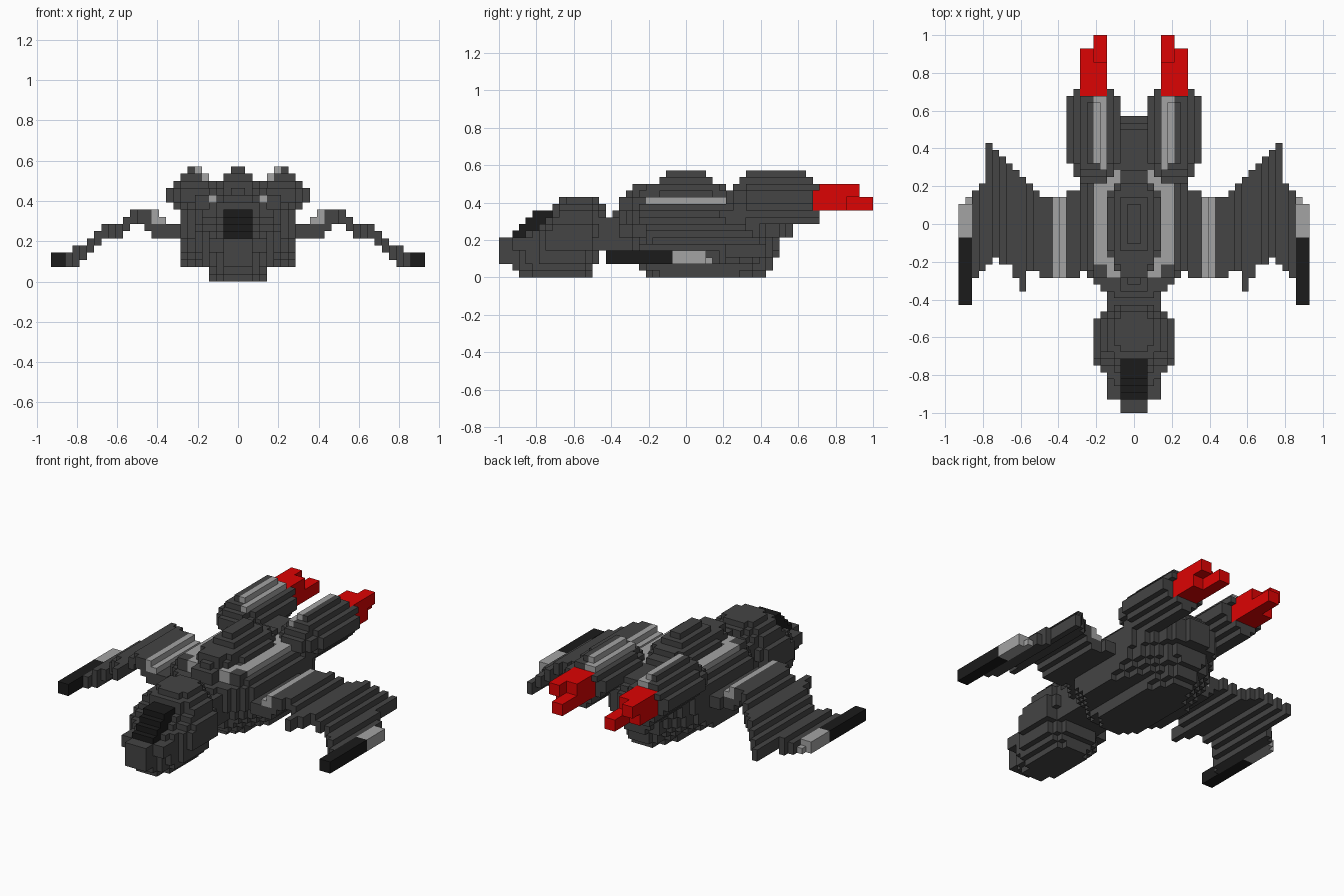
import bpy, bmesh
from mathutils import Vector

U = 1 / 28  # one block
old = bpy.data.objects.get("Cube")
if old:
    bpy.data.objects.remove(old)


def material(name, rgb):
    m = bpy.data.materials.new(name)
    m.use_nodes = True
    m.diffuse_color = (*rgb, 1)
    m.node_tree.nodes["Principled BSDF"].inputs["Base Color"].default_value = (*rgb, 1)
    return m


HULL = material("dark grey", (0.058, 0.058, 0.058))
BLACK = material("near black", (0.011, 0.011, 0.011))
TRIM = material("light grey", (0.37, 0.37, 0.37))
RED = material("red", (0.72, 0.001, 0.001))

cells = {}   # block position -> part name; later parts replace earlier ones
colours = {}


def fill(name, mat, boxes, mirror=False):
    """Fill boxes (x0, x1, y0, y1, z0, z1), optionally on both sides."""
    for suffix in (("_left", "_right") if mirror else ("",)):
        colours[name + suffix] = mat
        for x0, x1, y0, y1, z0, z1 in boxes:
            for x in range(x0, x1):
                px = -1 - x if suffix == "_right" else x
                for y in range(y0, y1):
                    for z in range(z0, z1):
                        cells[px, y, z] = name + suffix


def rounded(cx, rows):
    """Boxes for rows (half width, y0, y1, z0, z1, front cut, back cut);
    columns away from cx get shorter, which rounds both ends."""
    boxes = []
    for w, y0, y1, z0, z1, front, back in rows:
        for i in range(w):
            t = (i / max(w - 1, 1)) ** 2
            span = (y0 + round(front * t), y1 - round(back * t), z0, z1)
            boxes += [(cx + i, cx + i + 1, *span), (cx - 1 - i, cx - i, *span)]
    return boxes


# Main hull, rounded at the bow, belly and tail
fill("main_hull", HULL, rounded(0, [
    (4, -6, 12, 0, 1, 2, 4), (4, -7, 13, 1, 2, 1, 3),
    (8, -8, 13, 2, 3, 5, 9), (8, -8, 14, 3, 4, 4, 8),
    (8, -9, 14, 4, 6, 4, 6), (8, -11, 16, 6, 9, 4, 7),
    (8, -11, 16, 9, 10, 4, 8), (7, -8, 15, 10, 11, 1, 7),
    (4, -8, 14, 11, 12, 0, 4), (2, -10, 14, 10, 12, 0, 0)]))
fill("hull_shoulder", HULL, [(4, 6, -8, -6, 10, 12)], True)
fill("neck", HULL, rounded(0, [(4, -14, -8, 4, 9, 0, 0)]))

# Raised spine on top of the hull
fill("dorsal_spine", HULL, rounded(0, [
    (4, -9, 8, 12, 13, 5, 4), (3, -8, 6, 13, 14, 2, 1),
    (2, -4, 4, 14, 15, 0, 0), (1, -3, 3, 15, 16, 0, 0)]))

# Bulbous head with a blunt nose
fill("head", HULL, rounded(0, [
    (3, -25, -14, 0, 1, 2, 1), (4, -26, -14, 1, 2, 3, 1),
    (5, -26, -13, 2, 4, 4, 2), (4, -26, -13, 4, 6, 0, 0),
    (6, -22, -13, 4, 6, 0.7, 1), (6, -24, -12, 6, 7, 3, 2),
    (6, -22, -12, 7, 8, 2, 2), (5, -21, -12, 8, 9, 1, 2),
    (5, -20, -12, 9, 10, 1, 2), (4, -20, -12, 10, 11, 1, 2),
    (3, -19, -13, 11, 12, 1, 1), (2, -28, -14, 2, 6, 0, 0)]))
fill("canopy", BLACK, [(-2, 2, -26 + i, -20, 6 + i, 7 + i) for i in range(4)])

# Engine pods: octagonal section around x = 6, z = 12, rounded at the front
fill("engine_pod", HULL, rounded(6, [
    (1, 9, 20, 8, 9, 0, 0), (2, 8, 20, 9, 10, 0, 0), (3, 7, 19, 10, 11, 2, 0),
    (4, 6, 19, 11, 13, 3, 0), (3, 7, 20, 13, 14, 2, 0),
    (2, 8, 19, 14, 15, 0, 0), (1, 9, 18, 15, 16, 0, 0)]), True)
fill("engine_strip", TRIM, [(5, 6, 9, 18, 15, 16), (4, 5, 8, 19, 14, 15),
                            (5, 6, 18, 19, 14, 15)], True)

# Forked exhausts: a long inner prong low down, a short outer one above
fill("exhaust", RED, [(4, 8, 19, 24, 10, 14), (6, 8, 24, 26, 12, 14),
                      (4, 6, 24, 28, 10, 12)], True)

# Light strips along the deck, turning inwards at both ends
fill("deck_strip", TRIM, [
    (4, 6, -6, 6, 11, 12), (4, 6, 0, 6, 10, 11), (3, 4, -6, -5, 11, 12),
    (2, 4, -8, -6, 10, 12), (3, 5, 5, 7, 10, 12), (2, 4, 6, 8, 10, 12)], True)

# Drooping wings: one slab per column (x0, x1, y front, y back, z0, z1)
fill("wing_root", HULL, [(8, 12, -8, 4, 6, 8), (8, 10, -8, 5, 6, 8)], True)
fill("wing", HULL, [
    (12, 13, -8, 4, 7, 10), (13, 14, -8, 4, 8, 10), (14, 15, -7, 5, 8, 10),
    (15, 16, -7, 6, 7, 9), (16, 17, -10, 7, 6, 8), (17, 18, -8, 8, 6, 8),
    (18, 19, -6, 9, 6, 8), (19, 20, -6, 10, 5, 7), (20, 21, -5, 11, 4, 6),
    (21, 22, -6, 12, 3, 5), (22, 23, -7, 6, 2, 5), (23, 24, -8, 5, 2, 4)], True)
fill("wing_strip", TRIM, [(11, 12, -8, 4, 8, 10), (10, 11, -8, 4, 8, 9)], True)

# Wing tip guns
fill("gun_barrel", BLACK, [(24, 26, -12, -2, 2, 4)], True)
fill("gun_mount", TRIM, [(24, 26, -2, 3, 2, 4), (24, 25, 3, 4, 2, 3)], True)

# Skin every part with the outward faces of its blocks
SIDES = []
for axis in range(3):
    for sign in (1, -1):
        n, a, b = Vector(), Vector(), Vector()
        n[axis] = sign
        a[(axis + 1) % 3] = 1
        b[(axis + 2) % 3] = sign
        SIDES.append((n, [n - a - b, n + a - b, n + a + b, n - a + b]))

groups = {}
for c, name in cells.items():
    groups.setdefault(name, []).append(c)
for name, blocks in groups.items():
    bm = bmesh.new()
    for c in blocks:
        mid = Vector(c) + Vector((0.5, 0.5, 0.5))
        for n, corners in SIDES:
            if tuple(int(v) for v in Vector(c) + n) not in cells:
                bm.faces.new([bm.verts.new((mid + k / 2) * U) for k in corners])
    bmesh.ops.remove_doubles(bm, verts=bm.verts[:], dist=U / 100)
    mesh = bpy.data.meshes.new(name)
    bm.to_mesh(mesh)
    bm.free()
    mesh.materials.append(colours[name])
    bpy.context.collection.objects.link(bpy.data.objects.new(name, mesh))
